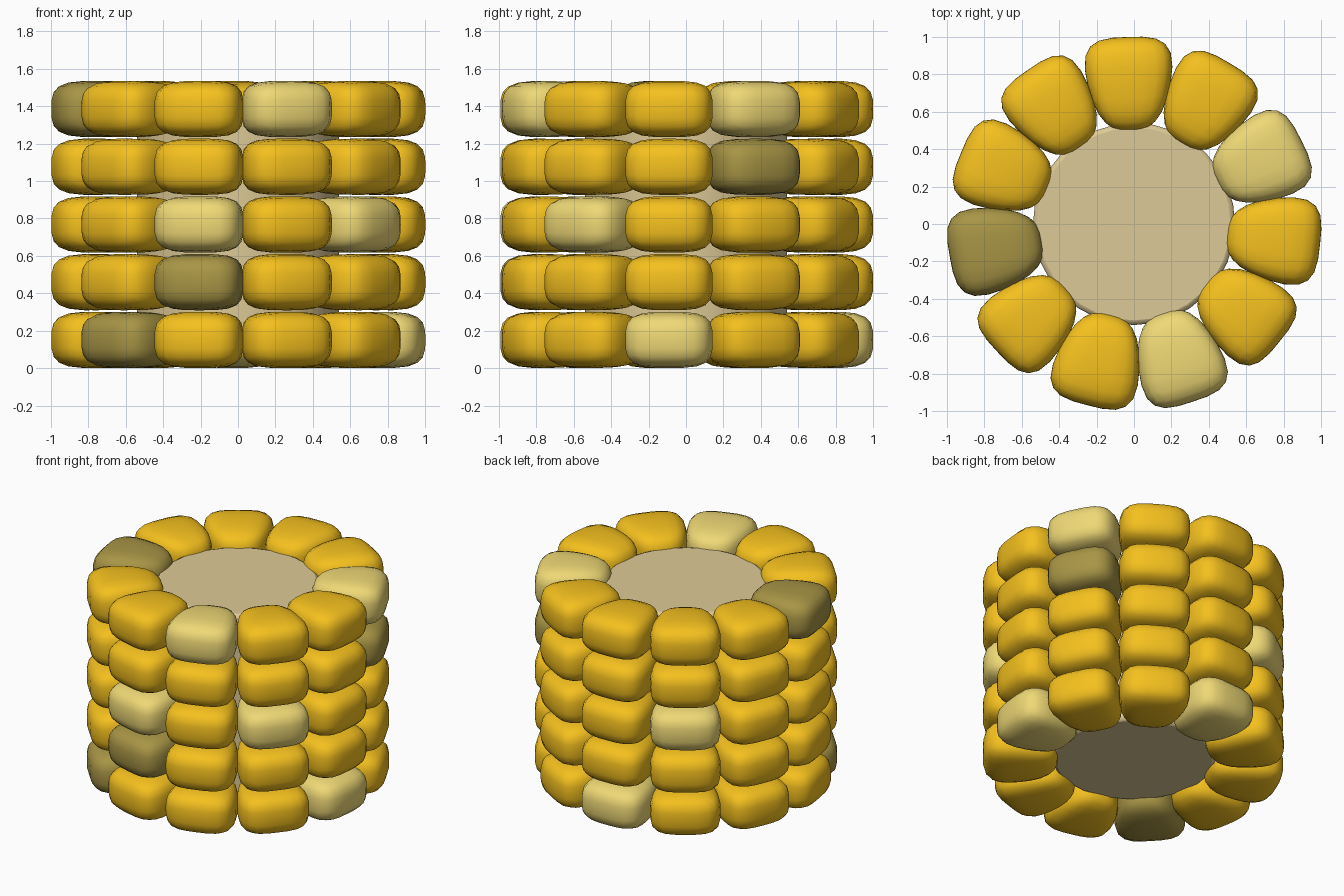
import bpy, bmesh, math

if "Cube" in bpy.data.objects:
    bpy.data.objects.remove(bpy.data.objects["Cube"])

COLUMNS, ROWS, PITCH = 11, 5, 0.3085


def material(name, rgb):
    m = bpy.data.materials.new(name)
    m.diffuse_color = (*rgb, 1)
    m.use_nodes = True
    m.node_tree.nodes["Principled BSDF"].inputs["Base Color"].default_value = m.diffuse_color
    return m


YELLOW = material("kernel_yellow", (0.91, 0.53, 0.013))
PALE = material("kernel_pale", (0.86, 0.69, 0.18))
OLIVE = material("kernel_olive", (0.39, 0.30, 0.06))
CORE = material("core_cream", (0.73, 0.59, 0.31))

# odd-coloured kernels as (row, column)
odd = {(4, 1): PALE, (4, 9): PALE, (2, 8): PALE, (2, 10): PALE, (0, 0): PALE,
       (0, 3): PALE, (2, 4): PALE, (4, 6): OLIVE, (3, 1): OLIVE,
       (1, 8): OLIVE, (0, 7): OLIVE}


def kernel_mesh(mat):
    """Pillow-shaped kernel: rounded cube, wedge-tapered toward the axis (x = radial)."""
    bm = bmesh.new()
    bmesh.ops.create_cube(bm, size=2)
    bmesh.ops.subdivide_edges(bm, edges=bm.edges[:], cuts=5, use_grid_fill=True)
    n = 3.6
    for v in bm.verts:
        p = v.co / sum(abs(c) ** n for c in v.co) ** (1 / n)
        u = p.x
        v.co = (0.75 + 0.25 * u,
                p.y * (0.222 + 0.05 * u - 0.03 * u * u),
                p.z * (0.151 - 0.01 * (u - 0.4) ** 2))
    for f in bm.faces:
        f.smooth = True
    me = bpy.data.meshes.new("kernel")
    bm.to_mesh(me)
    bm.free()
    me.materials.append(mat)
    return me


meshes = {m.name: kernel_mesh(m) for m in (YELLOW, PALE, OLIVE)}

# rings of kernels
for r in range(ROWS):
    for c in range(COLUMNS):
        me = meshes[odd.get((r, c), YELLOW).name]
        ob = bpy.data.objects.new(f"kernel_row{r + 1}_{c + 1}", me)
        ob.location.z = 0.151 + PITCH * r
        ob.rotation_euler.z = math.radians(-6.2) + math.tau * c / COLUMNS
        bpy.context.collection.objects.link(ob)

# central core with bevelled rims
bpy.ops.mesh.primitive_cylinder_add(vertices=32, radius=0.54, depth=1.34,
                                    location=(0, 0, 0.768))
core = bpy.context.object
core.name = "core"
core.data.materials.append(CORE)
bev = core.modifiers.new("rim", 'BEVEL')
bev.width = 0.025
bev.segments = 2
bpy.ops.object.shade_smooth_by_angle(angle=math.radians(30))
